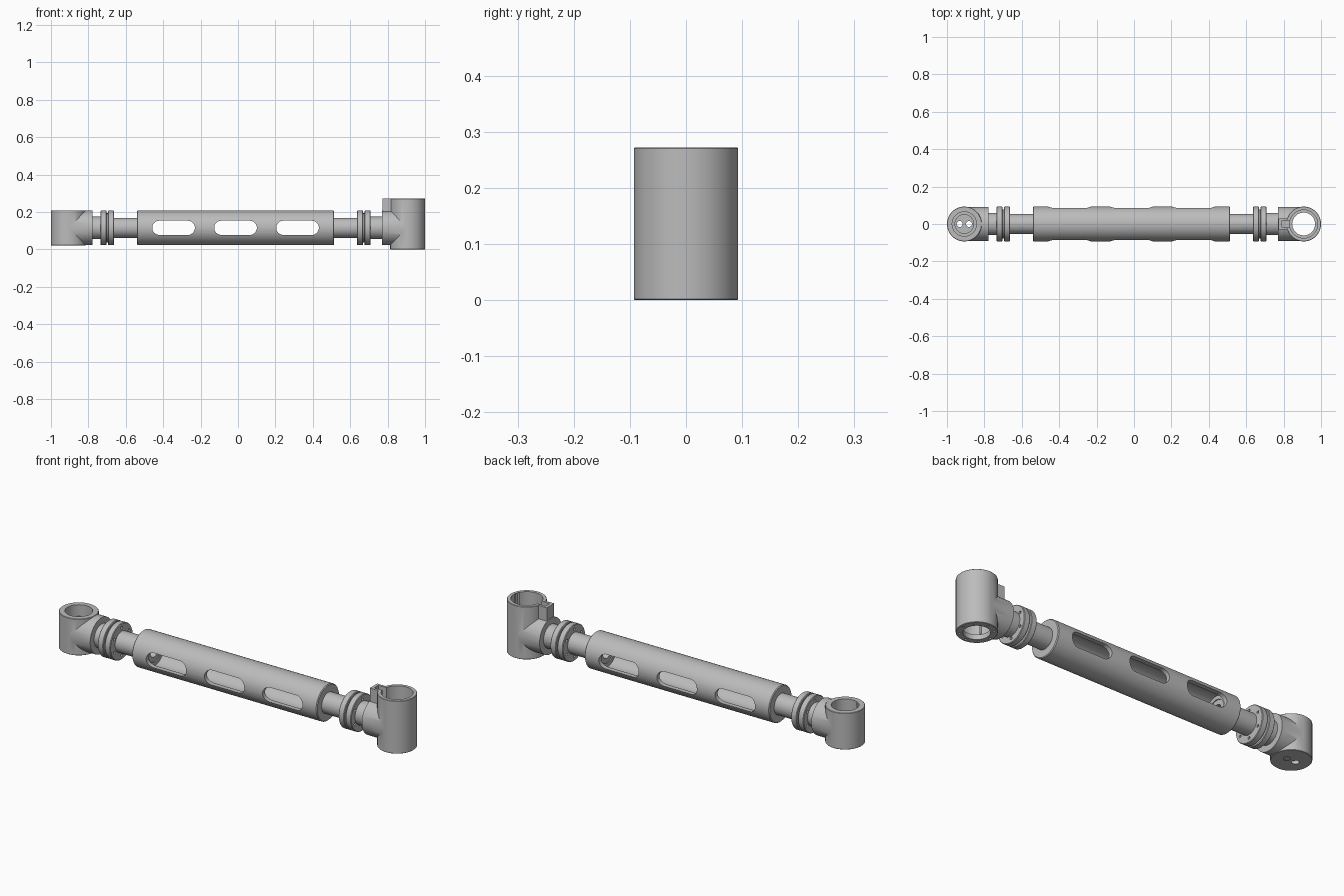
import bpy, bmesh, math
from mathutils import Matrix, Vector

cube = bpy.data.objects.get("Cube")
if cube:
    bpy.data.objects.remove(cube, do_unlink=True)

GREY = (0.5, 0.5, 0.5, 1.0)
metal = bpy.data.materials.new("grey metal")
metal.use_nodes = True
metal.diffuse_color = GREY
metal.node_tree.nodes["Principled BSDF"].inputs["Base Color"].default_value = GREY

R = 0.093        # shared outer radius
AXIS_Z = 0.115   # height of the rod axis
MID = -0.013     # x of the rod middle
CUP_X, SLEEVE_X = -0.907, 0.907


def finish(name, bm):
    bmesh.ops.recalc_face_normals(bm, faces=bm.faces[:])
    mesh = bpy.data.meshes.new(name)
    bm.to_mesh(mesh)
    bm.free()
    mesh.materials.append(metal)
    obj = bpy.data.objects.new(name, mesh)
    bpy.context.collection.objects.link(obj)
    return obj


def lathe(name, profile, origin, along="X", seg=64):
    """Revolve a closed (distance, radius) loop; radius 0 closes on the axis."""
    bm = bmesh.new()
    verts = [bm.verts.new((r, 0, d)) for d, r in profile]
    edges = [bm.edges.new((verts[i], verts[(i + 1) % len(verts)]))
             for i in range(len(verts))
             if profile[i][1] or profile[(i + 1) % len(verts)][1]]
    bmesh.ops.spin(bm, geom=verts + edges, cent=(0, 0, 0), axis=(0, 0, 1),
                   angle=math.tau, steps=seg, use_merge=False)
    bmesh.ops.remove_doubles(bm, verts=bm.verts[:], dist=1e-5)
    turn = {"X": Matrix.Rotation(math.pi / 2, 4, "Y"),
            "-X": Matrix.Rotation(-math.pi / 2, 4, "Y"),
            "Z": Matrix.Identity(4)}[along]
    bm.transform(Matrix.Translation(origin) @ turn)
    return finish(name, bm)


def rod(name, a, b, r, origin, along="X", seg=64, c=0.0):
    """Solid cylinder, optionally chamfered."""
    ends = [(a, r - c), (a + c, r), (b - c, r), (b, r - c)] if c else [(a, r), (b, r)]
    return lathe(name, [(a, 0)] + ends + [(b, 0)], origin, along, seg)


def box(name, lo, hi):
    bm = bmesh.new()
    lo, hi = Vector(lo), Vector(hi)
    bmesh.ops.create_cube(bm, size=1, matrix=Matrix.Translation((lo + hi) / 2)
                          @ Matrix.Diagonal((hi - lo).to_4d()))
    return finish(name, bm)


def combine(obj, tool, operation="DIFFERENCE"):
    mod = obj.modifiers.new("cut", "BOOLEAN")
    mod.operation, mod.object, mod.solver = operation, tool, "EXACT"
    deps = bpy.context.evaluated_depsgraph_get()
    mesh = bpy.data.meshes.new_from_object(obj.evaluated_get(deps))
    obj.modifiers.clear()
    obj.data = mesh
    bpy.data.objects.remove(tool, do_unlink=True)


def slot(x, half, r):
    """Stadium prism running through the tube from front to back."""
    bm = bmesh.new()
    verts = []
    for side in (1, -1):
        for i in range(17):
            a = -math.pi / 2 + math.pi * i / 16
            verts.append(bm.verts.new((x + side * (half - r + r * math.cos(a)), -0.2,
                                       AXIS_Z + side * r * math.sin(a))))
    face = bm.faces.new(verts)
    new = bmesh.ops.extrude_face_region(bm, geom=[face])["geom"]
    bmesh.ops.translate(bm, vec=(0, 0.4, 0),
                        verts=[v for v in new if isinstance(v, bmesh.types.BMVert)])
    return finish("slot_cutter", bm)


parts = []

# Hollow centre tube with three through slots
H, C, WALL = 0.527, 0.004, 0.46
centre_tube = lathe("centre_tube", [
    (-H, 0.053), (-H, R - C), (C - H, R), (H - C, R), (H, R - C), (H, 0.053),
    (WALL, 0.053), (WALL, 0.072), (-WALL, 0.072), (-WALL, 0.053)], (MID, 0, AXIS_Z))
for k in (-1, 0, 1):
    combine(centre_tube, slot(MID + 0.3315 * k, 0.114, 0.038))
parts.append(centre_tube)

# Shaft with twin bolted flanges and a neck, on both sides
for name, along, sign in (("left", "X", 1), ("right", "-X", -1)):
    E = 0.003
    shaft = lathe(name + "_flanged_shaft", [
        (0.465, 0.03), (0.465, 0.0535), (0.65, 0.0535),
        (0.65, R - E), (0.65 + E, R), (0.682 - E, R), (0.682, R - E),
        (0.682, 0.078), (0.69, 0.078),
        (0.69, R - E), (0.69 + E, R), (0.722 - E, R), (0.722, R - E),
        (0.722, 0.06), (0.79, 0.06), (0.79, 0), (0.6, 0), (0.6, 0.03)],
        (MID, 0, AXIS_Z), along)
    for i in range(6):
        a = math.tau * (i + 0.5) / 6
        combine(shaft, rod("bolt_cutter", 0.63, 0.75, 0.007,
                           (MID, 0.07 * math.cos(a), AXIS_Z + 0.07 * math.sin(a)),
                           along, 16))
    parts.append(shaft)

# Short cup at the right end, with a stepped bore and a hex recess below
cup = rod("end_cup", 0.021, 0.209, R, (CUP_X, 0, 0), "Z", c=0.002)
combine(cup, rod("boss", 0, 0.129, R - 0.001, (CUP_X, 0, AXIS_Z)), "UNION")
combine(cup, lathe("bore_cutter", [(0.06, 0), (0.06, 0.05), (0.15, 0.05), (0.15, 0.065),
                                   (0.3, 0.065), (0.3, 0)], (CUP_X, 0, 0), "Z"))
combine(cup, rod("hex_cutter", -0.1, 0.04, 0.045, (CUP_X, 0, 0), "Z", 6))
for s in (-1, 1):
    combine(cup, rod("pin_cutter", -0.1, 0.2, 0.016, (CUP_X + s * 0.025, 0, 0), "Z", 24))
parts.append(cup)

# Tall sleeve at the left end, with a keyed tab and a lipped through bore
sleeve = rod("end_sleeve", 0, 0.272, R, (SLEEVE_X, 0, 0), "Z", c=0.002)
combine(sleeve, rod("boss", 0, 0.137, R - 0.001, (SLEEVE_X, 0, AXIS_Z), "-X"), "UNION")
combine(sleeve, box("tab", (0.772, -0.03, 0.12), (0.84, 0.03, 0.271)), "UNION")
combine(sleeve, lathe("bore_cutter", [(-0.1, 0), (-0.1, 0.061), (0.025, 0.061),
                                      (0.025, 0.075), (0.4, 0.075), (0.4, 0)],
                      (SLEEVE_X, 0, 0), "Z"))
combine(sleeve, box("key_cutter", (0.788, -0.017, 0.2085), (0.86, 0.017, 0.4)))
for i in range(8):
    a = math.tau * i / 8
    combine(sleeve, rod("hole_cutter", -0.1, 0.015, 0.006,
                        (SLEEVE_X + 0.077 * math.cos(a), 0.077 * math.sin(a), 0), "Z", 12))
parts.append(sleeve)

# Smooth round surfaces, keep the machined edges crisp
bpy.ops.object.select_all(action="DESELECT")
for obj in parts:
    obj.select_set(True)
bpy.context.view_layer.objects.active = parts[0]
bpy.ops.object.shade_smooth_by_angle(angle=math.radians(30))
